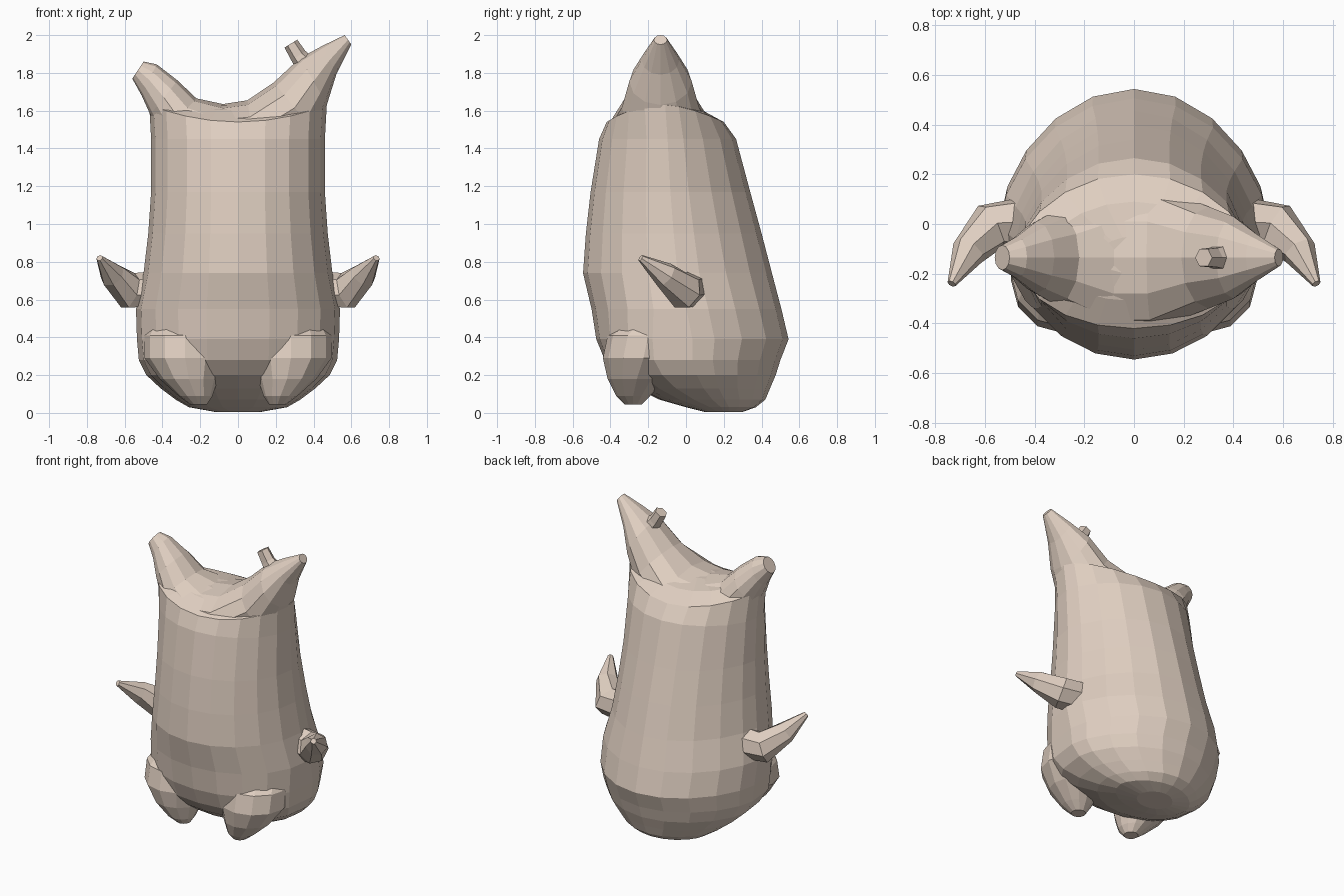
import bpy, bmesh, math
from mathutils import Vector

if "Cube" in bpy.data.objects:
    bpy.data.objects.remove(bpy.data.objects["Cube"])

skin = bpy.data.materials.new("skin")
skin.diffuse_color = (0.74, 0.62, 0.53, 1)
skin.use_nodes = True
skin.node_tree.nodes["Principled BSDF"].inputs["Base Color"].default_value = skin.diffuse_color


def loft(name, rings):
    """Skin a list of closed rings and cap both ends."""
    bm = bmesh.new()
    rows = [[bm.verts.new(p) for p in ring] for ring in rings]
    n = len(rows[0])
    for a, b in zip(rows, rows[1:]):
        for i in range(n):
            j = (i + 1) % n
            bm.faces.new((a[i], a[j], b[j], b[i]))
    bm.faces.new(rows[0])
    bm.faces.new(rows[-1])
    bmesh.ops.recalc_face_normals(bm, faces=bm.faces)
    mesh = bpy.data.meshes.new(name)
    bm.to_mesh(mesh)
    bm.free()
    mesh.materials.append(skin)
    obj = bpy.data.objects.new(name, mesh)
    bpy.context.collection.objects.link(obj)
    return obj


def ellipse(centre, u, v, n):
    """Ring around centre spanned by half axes u and v."""
    c, u, v = Vector(centre), Vector(u), Vector(v)
    return [c + u * math.sin(t) + v * math.cos(t)
            for t in (2 * math.pi * i / n for i in range(n))]


def limb(name, path, n):
    """Tapered tube along (x, y, z, radius) points."""
    pts = [Vector(p[:3]) for p in path]
    rings = []
    for i, p in enumerate(pts):
        d = pts[min(i + 1, len(pts) - 1)] - pts[max(i - 1, 0)]
        q = d.to_track_quat('Z', 'Y')
        r = path[i][3]
        rings.append(ellipse(p, q @ Vector((r, 0, 0)), q @ Vector((0, r, 0)), n))
    return loft(name, rings)


def body_ring(z, w, front, back, lift, power):
    """Front squared by power, slightly pointed back, sides raised by lift."""
    mid, half = (front + back) / 2, (back - front) / 2
    ring = []
    for i in range(20):
        t = 2 * math.pi * i / 20
        s, c = math.sin(t), math.cos(t)
        c = c ** 1.25 if c > 0 else -(-c) ** power
        ring.append((w * s, mid + half * c, z + lift * s * s))
    return ring


# body: z, half width, front y, back y, side lift, front power
body = [(0.005, 0.12, 0.10, 0.30, 0, 1), (0.03, 0.26, 0.00, 0.37, 0, 1),
        (0.07, 0.33, -0.14, 0.42, 0, 0.9), (0.13, 0.41, -0.26, 0.445, 0, 0.75),
        (0.20, 0.485, -0.36, 0.475, 0, 0.7), (0.28, 0.525, -0.43, 0.50, 0, 0.7),
        (0.39, 0.535, -0.475, 0.543, 0, 0.75), (0.55, 0.54, -0.50, 0.505, 0, 0.9),
        (0.74, 0.50, -0.545, 0.455, 0, 1), (0.95, 0.475, -0.53, 0.40, 0, 1),
        (1.17, 0.46, -0.505, 0.34, 0, 1), (1.45, 0.46, -0.46, 0.265, 0, 1),
        (1.54, 0.47, -0.42, 0.20, 0.09, 0.9), (1.60, 0.36, -0.31, 0.09, 0.06, 1),
        (1.63, 0.15, -0.20, -0.05, 0, 1)]
loft("body", [body_ring(*b) for b in body])

# horned top: outer/lower x z, inner/upper x z, half depth
top = [(-0.56, 1.77, -0.50, 1.86, 0.05), (-0.51, 1.68, -0.43, 1.845, 0.085),
       (-0.465, 1.58, -0.32, 1.76, 0.145), (-0.41, 1.46, -0.22, 1.665, 0.19),
       (-0.10, 1.30, -0.08, 1.635, 0.29), (0.10, 1.30, 0.05, 1.655, 0.29),
       (0.41, 1.48, 0.19, 1.75, 0.205), (0.47, 1.63, 0.33, 1.88, 0.165),
       (0.52, 1.79, 0.45, 1.945, 0.10), (0.60, 1.95, 0.565, 2.0, 0.035)]
loft("horned_top", [ellipse(((ax + bx) / 2, -0.135, (az + bz) / 2),
                            ((bx - ax) / 2, 0, (bz - az) / 2), (0, d, 0), 12)
                    for ax, az, bx, bz, d in top])

# knob on the taller horn
limb("horn_knob", [(0.37, -0.135, 1.83, 0.06), (0.32, -0.135, 1.89, 0.045),
                   (0.28, -0.135, 1.955, 0.04)], 6)

# paired arms and hips with feet
for side, s in (("right", 1), ("left", -1)):
    arm = [(0.44, 0.01, 0.65, 0.10), (0.575, -0.01, 0.645, 0.10),
           (0.665, -0.11, 0.73, 0.07), (0.733, -0.24, 0.82, 0.018)]
    limb(side + "_arm", [(s * x, y, z, r) for x, y, z, r in arm], 7)
    foot = [(0.29, -0.14, 0.52, 0.14), (0.28, -0.20, 0.41, 0.215),
            (0.28, -0.225, 0.29, 0.215), (0.26, -0.26, 0.18, 0.155),
            (0.225, -0.28, 0.09, 0.09), (0.21, -0.28, 0.045, 0.045)]
    loft(side + "_foot", [ellipse((s * x, y, z), (r, 0, 0), (0, r, 0), 12)
                          for x, y, z, r in foot])
